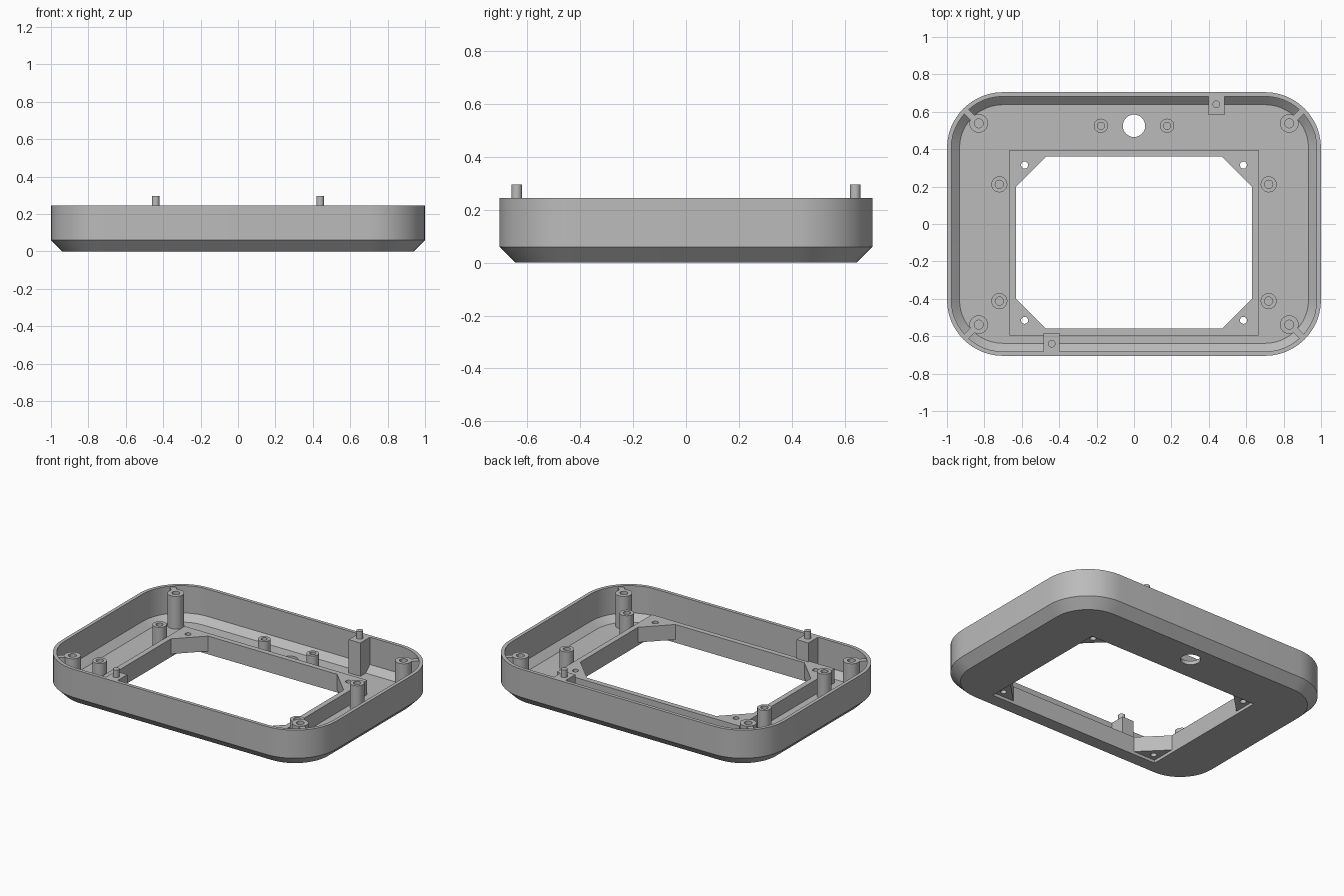
import bpy, bmesh
from math import sin, cos, pi
from mathutils import Vector

cube = bpy.data.objects.get("Cube")
if cube:
    bpy.data.objects.remove(cube, do_unlink=True)

grey = bpy.data.materials.new("matte_grey")
grey.use_nodes = True
colour = (0.5, 0.5, 0.5, 1)
grey.diffuse_color = colour
grey.node_tree.nodes["Principled BSDF"].inputs["Base Color"].default_value = colour

SIGNS = [(1, 1), (-1, 1), (-1, -1), (1, -1)]
FLOOR, TOP, BASE = 0.025, 0.245, 0.02


def finish(name, bm, smooth=False):
    bmesh.ops.recalc_face_normals(bm, faces=bm.faces)
    mesh = bpy.data.meshes.new(name)
    bm.to_mesh(mesh)
    bm.free()
    mesh.materials.append(grey)
    ob = bpy.data.objects.new(name, mesh)
    bpy.context.collection.objects.link(ob)
    bpy.ops.object.select_all(action='DESELECT')
    ob.select_set(True)
    bpy.context.view_layer.objects.active = ob
    if smooth:
        bpy.ops.object.shade_smooth_by_angle(angle=0.5)
    return ob


def loft(bm, loops, closed=False):
    """Skin a stack of equal point loops, capping the ends unless closed."""
    rings = [[bm.verts.new(p) for p in loop] for loop in loops]
    pairs = list(zip(rings, rings[1:]))
    if closed:
        pairs.append((rings[-1], rings[0]))
    for a, b in pairs:
        for i in range(len(a)):
            j = (i + 1) % len(a)
            bm.faces.new((a[i], a[j], b[j], b[i]))
    if not closed:
        bm.faces.new(rings[0])
        bm.faces.new(rings[-1])


def rounded(hx, hy, r, z, steps=12):
    pts = []
    for k, (sx, sy) in enumerate(SIGNS):
        for i in range(steps + 1):
            a = (k + i / steps) * pi / 2
            pts.append((sx * (hx - r) + r * cos(a), sy * (hy - r) + r * sin(a), z))
    return pts


def rect(hx, hy, cy, z):
    return [(sx * hx, cy + sy * hy, z) for sx, sy in SIGNS]


def circle(x, y, r, z, n=24):
    return [(x + r * cos(2 * pi * i / n), y + r * sin(2 * pi * i / n), z) for i in range(n)]


def prism(bm, profile, origin, direction, width):
    """Extrude a (distance, height) profile sideways about a horizontal direction."""
    d = Vector((*direction, 0)).normalized()
    side = Vector((-d.y, d.x, 0)) * width / 2
    o = Vector((*origin, 0))
    loft(bm, [[o + d * r + side * s + Vector((0, 0, z)) for r, z in profile]
              for s in (-1, 1)])


def cut(ob, bm):
    cutter = finish("cutter", bm)
    cutter.hide_render = True
    mod = ob.modifiers.new("cut", 'BOOLEAN')
    mod.operation, mod.solver, mod.object = 'DIFFERENCE', 'EXACT', cutter
    bpy.context.view_layer.objects.active = ob
    bpy.ops.object.modifier_apply(modifier=mod.name)
    bpy.data.objects.remove(cutter, do_unlink=True)


# Tray shell: chamfered outside, thin rim, sloped inside edge
bm = bmesh.new()
loft(bm, [rounded(1 - i, 0.705 - i, 0.3 - i, z) for i, z in
          [(0.06, 0), (0, 0.06), (0, TOP), (0.023, TOP), (0.023, 0.065), (0.067, FLOOR)]])
shell = finish("tray_shell", bm)

# Window and round opening through the floor
WIN_X, WIN_Y, WIN_C = 0.63, 0.46, -0.1
bm = bmesh.new()
loft(bm, [rect(WIN_X, WIN_Y, WIN_C, z) for z in (-0.1, 0.2)])
loft(bm, [circle(0, 0.525, 0.06, z, 32) for z in (-0.1, 0.2)])
cut(shell, bm)
bpy.ops.object.select_all(action='DESELECT')
shell.select_set(True)
bpy.context.view_layer.objects.active = shell
bpy.ops.object.shade_smooth_by_angle(angle=0.5)

# Raised frame around the window
FRAME_TOP = 0.12
bm = bmesh.new()
loft(bm, [rect(WIN_X + w, WIN_Y + w, WIN_C, z) for w, z in
          [(0, FLOOR), (0.035, FLOOR), (0.035, FRAME_TOP), (0, FRAME_TOP)]], closed=True)
finish("window_frame", bm)

# Triangular corner brackets with screw holes
bm, holes = bmesh.new(), bmesh.new()
for sx, sy in SIGNS:
    x, y = sx * WIN_X, WIN_C + sy * WIN_Y
    loft(bm, [[(x, y, z), (x - sx * 0.16, y, z), (x, y - sy * 0.16, z)]
              for z in (BASE, FRAME_TOP)])
    loft(holes, [circle(x - sx * 0.045, y - sy * 0.045, 0.019, z, 16) for z in (-0.1, 0.3)])
cut(finish("window_corner_brackets", bm), holes)


# Hollow screw bosses
def bosses(name, spots, r, hole, top):
    bm = bmesh.new()
    for x, y in spots:
        loft(bm, [circle(x, y, q, z) for q, z in
                  [(r, BASE), (r, top), (hole, top), (hole, FLOOR + 0.01)]])
    finish(name, bm, smooth=True)


bosses("corner_bosses", [(sx * 0.83, sy * 0.538) for sx, sy in SIGNS], 0.05, 0.024, 0.24)
bosses("side_bosses", [(sx * 0.72, -0.1 + sy * 0.312) for sx, sy in SIGNS], 0.043, 0.022, 0.187)
bosses("rear_bosses", [(sx * 0.177, 0.525) for sx in (-1, 1)], 0.038, 0.019, 0.117)

# Diagonal ribs joining the corner bosses to the wall
bm = bmesh.new()
for sx, sy in SIGNS:
    prism(bm, [(0.225, BASE), (0.235, BASE), (0.28, 0.062), (0.28, 0.238), (0.225, 0.238)],
          (sx * 0.7, sy * 0.405), (sx, sy), 0.035)
finish("corner_ribs", bm)

# Alignment blocks and pegs on opposite walls
for s, place in ((1, "rear"), (-1, "front")):
    bm = bmesh.new()
    prism(bm, [(0.582, BASE), (0.645, BASE), (0.69, 0.064), (0.69, TOP), (0.582, TOP)],
          (s * 0.442, 0), (0, s), 0.085)
    finish(place + "_peg_block", bm)
    bm = bmesh.new()
    loft(bm, [circle(s * 0.44, s * 0.64, 0.02, z, 20) for z in (TOP - 0.01, 0.295)])
    finish(place + "_peg", bm, smooth=True)
